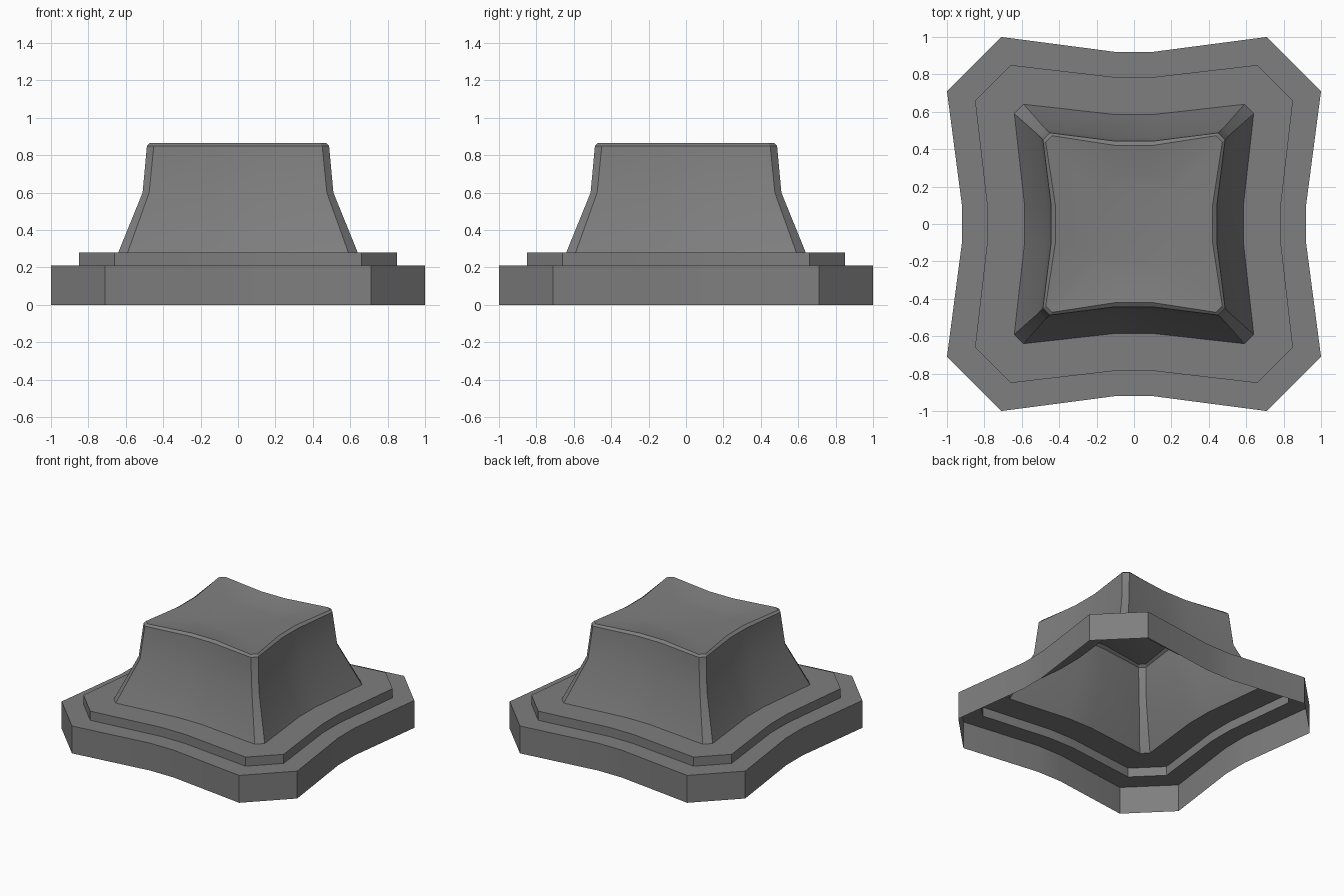
import bpy
import bmesh
import math

default = bpy.data.objects.get("Cube")
if default:
    bpy.data.objects.remove(default, do_unlink=True)

# One grey for the whole pedestal
grey = bpy.data.materials.new("stone_grey")
grey.use_nodes = True
colour = (0.21, 0.21, 0.21, 1)
grey.diffuse_color = colour
grey.node_tree.nodes["Principled BSDF"].inputs["Base Color"].default_value = colour


def outline(along, out, mid, z):
    """Pinched square with cut corners: four points per side, turned four times."""
    side = [(-along, -out), (-0.1, -mid), (0.1, -mid), (along, -out)]
    points = []
    for turn in range(4):
        for x, y in side:
            points.append((x, y, z))
        side = [(-y, x) for x, y in side]
    return points


def shell(name, sections, cap=False):
    """Skin a stack of outlines into an open sheet, optionally closed on top."""
    bm = bmesh.new()
    rings = [[bm.verts.new(p) for p in outline(*s)] for s in sections]
    for low, high in zip(rings, rings[1:]):
        n = len(low)
        for i in range(n):
            j = (i + 1) % n
            bm.faces.new((low[i], low[j], high[j], high[i]))
    if cap:
        bm.faces.new(rings[-1])
    mesh = bpy.data.meshes.new(name)
    bm.to_mesh(mesh)
    bm.free()
    mesh.materials.append(grey)
    obj = bpy.data.objects.new(name, mesh)
    bpy.context.collection.objects.link(obj)
    bpy.ops.object.select_all(action="DESELECT")
    obj.select_set(True)
    bpy.context.view_layer.objects.active = obj
    bpy.ops.object.shade_smooth_by_angle(angle=math.radians(30))
    return obj


# Wide bottom slab, open underneath
shell("base_slab", [
    (0.71, 1.0, 0.92, 0.0),
    (0.71, 1.0, 0.92, 0.21),
    (0.66, 0.85, 0.785, 0.21),
])

# Thin step on the slab
shell("step", [
    (0.66, 0.85, 0.785, 0.21),
    (0.66, 0.85, 0.785, 0.28),
    (0.59, 0.64, 0.585, 0.28),
])

# Flared tower with a bevelled rim and a shallow dished top
shell("tower", [
    (0.59, 0.64, 0.585, 0.28),
    (0.475, 0.51, 0.467, 0.60),
    (0.45, 0.487, 0.443, 0.85),
    (0.438, 0.472, 0.42, 0.865),
    (0.18, 0.22, 0.27, 0.835),
], cap=True)
